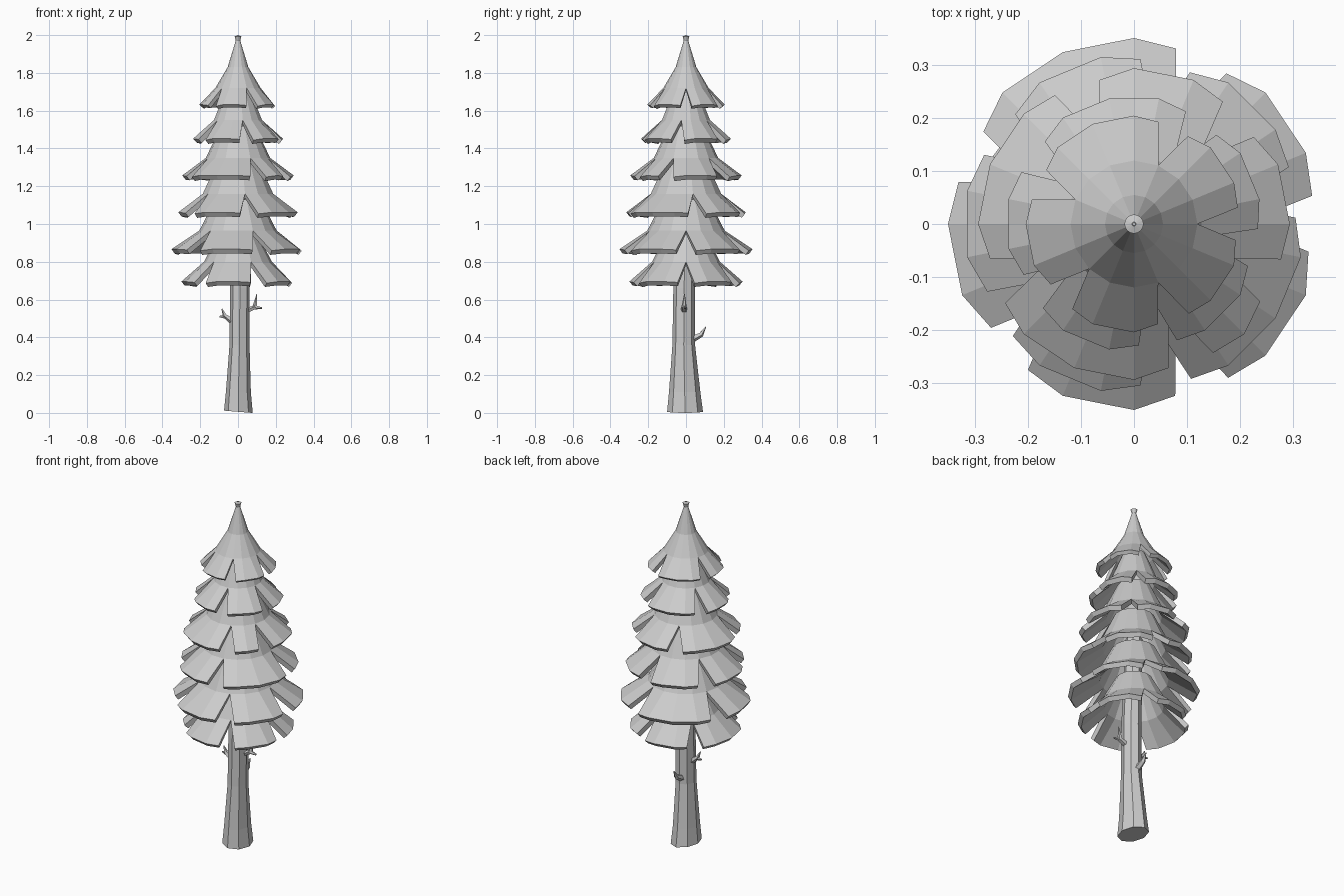
import bpy, bmesh, math
from mathutils import Vector

if "Cube" in bpy.data.objects:
    bpy.data.objects.remove(bpy.data.objects["Cube"])

mat = bpy.data.materials.new("light grey")
mat.diffuse_color = (0.6, 0.6, 0.6, 1)
mat.use_nodes = True
mat.node_tree.nodes["Principled BSDF"].inputs["Base Color"].default_value = mat.diffuse_color
SEG = 16
STEP = 2 * math.pi / SEG


def finish(name, bm):
    bmesh.ops.recalc_face_normals(bm, faces=bm.faces)
    me = bpy.data.meshes.new(name)
    bm.to_mesh(me)
    bm.free()
    me.materials.append(mat)
    ob = bpy.data.objects.new(name, me)
    bpy.context.collection.objects.link(ob)
    return ob


# Foliage tier: rings of (radius, height); V notches split the lowest ring
def tier(name, profile, notches, rot=0.0, spread=0.40, thick=0.028):
    bm = bmesh.new()

    def vert(r, z, k):
        a = (k + rot) * STEP
        return bm.verts.new((r * math.cos(a), r * math.sin(a), z))

    rings = [[vert(r, z, k) for k in range(SEG)] for r, z in profile[:-1]]
    r, z = profile[-1]
    before, after = [], []          # lowest vertex seen from each side of a meridian
    for k in range(SEG):
        if k in notches:
            before.append(vert(r * 0.95, z - 0.004, k - spread))
            after.append(vert(r * 0.97, z - 0.008, k + spread))
        else:
            v = vert(r, z, k)
            before.append(v)
            after.append(v)
    for k in range(SEG):
        n = (k + 1) % SEG
        for a, b in zip(rings, rings[1:]):
            bm.faces.new((a[k], b[k], b[n], a[n]))
        m = rings[-1]
        bm.faces.new((m[k], after[k], before[n], m[n]))
    ob = finish(name, bm)
    # make sure normals point outwards so the thickness goes inwards
    me = ob.data
    if sum(p.normal.z for p in me.polygons) < 0:
        me.flip_normals()
    mod = ob.modifiers.new("thickness", 'SOLIDIFY')
    mod.thickness = thick
    mod.offset = -1


tier("foliage_top", [(0.003, 2.0), (0.055, 1.83), (0.12, 1.72), (0.205, 1.632)],
     (0, 3, 7, 10, 13), thick=0.022)
tier("foliage_2", [(0.06, 1.72), (0.13, 1.55), (0.242, 1.452)],
     (0, 3, 7, 10, 13), -0.5)
tier("foliage_3", [(0.09, 1.52), (0.17, 1.35), (0.295, 1.257)],
     (2, 5, 9, 13, 15))
tier("foliage_4", [(0.11, 1.33), (0.19, 1.16), (0.322, 1.062)],
     (0, 3, 6, 9, 12), 0.5)
tier("foliage_5", [(0.12, 1.13), (0.205, 0.965), (0.352, 0.867)],
     (0, 3, 7, 10, 13))
tier("foliage_bottom", [(0.10, 0.95), (0.18, 0.80), (0.30, 0.695)],
     (0, 3, 6, 10, 13))

# Trunk: stacked octagons (height, centre x, centre y, half width, half depth)
bm = bmesh.new()
prev = None
for z, cx, cy, rx, ry in ((0.003, 0.002, -0.005, 0.076, 0.095),
                          (0.11, 0.002, -0.007, 0.066, 0.083),
                          (0.36, 0.008, -0.012, 0.053, 0.060),
                          (0.66, 0.010, -0.010, 0.052, 0.057),
                          (1.20, 0.0, 0.0, 0.045, 0.045)):
    ring = [bm.verts.new((cx + rx * math.cos(i * math.pi / 4),
                          cy + ry * math.sin(i * math.pi / 4), z)) for i in range(8)]
    if prev:
        for i in range(8):
            n = (i + 1) % 8
            bm.faces.new((prev[i], prev[n], ring[n], ring[i]))
    else:
        bm.faces.new(ring)
    prev = ring
bm.faces.new(prev)
for v in bm.verts:                    # slightly uneven foot
    if v.co.z < 0.05:
        v.co.z = 0.006 - 0.08 * v.co.x
finish("trunk", bm)


# Dead twigs: tapered five-sided spikes along a path
def twig(name, points, radii):
    bm = bmesh.new()
    prev = None
    axis = (Vector(points[-1]) - Vector(points[0])).normalized()
    u = axis.orthogonal().normalized()
    w = axis.cross(u)
    for p, r in zip(points, radii):
        ring = [bm.verts.new(Vector(p) + r * (u * math.cos(i * math.tau / 5)
                                              + w * math.sin(i * math.tau / 5)))
                for i in range(5)]
        if prev:
            for i in range(5):
                n = (i + 1) % 5
                bm.faces.new((prev[i], prev[n], ring[n], ring[i]))
        else:
            bm.faces.new(ring)
        prev = ring
    bm.faces.new(prev)
    finish(name, bm)


twig("twig_right", [(0.045, -0.01, 0.54), (0.09, -0.01, 0.56), (0.10, -0.008, 0.63)],
     (0.018, 0.014, 0.002))
twig("twig_right_fork", [(0.08, -0.01, 0.56), (0.127, -0.015, 0.555)], (0.013, 0.005))
twig("twig_left", [(-0.03, -0.01, 0.485), (-0.07, -0.01, 0.515), (-0.085, -0.012, 0.55)],
     (0.018, 0.012, 0.003))
twig("twig_left_fork", [(-0.06, -0.01, 0.507), (-0.098, -0.005, 0.51)], (0.011, 0.004))
twig("twig_back", [(0.005, 0.03, 0.39), (0.005, 0.08, 0.415), (0.005, 0.106, 0.457)],
     (0.020, 0.014, 0.002))
